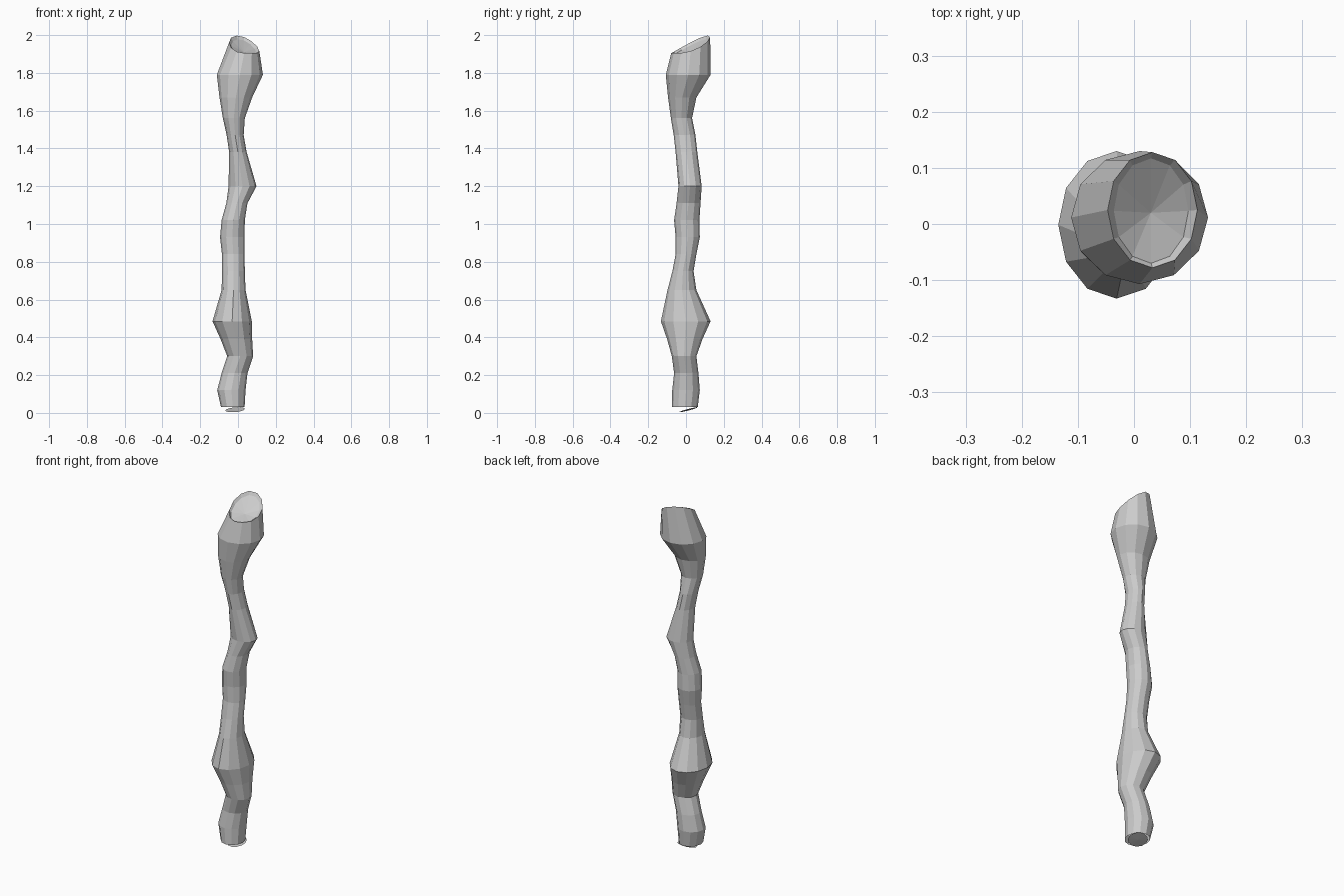
import bpy, bmesh, math

SIDES = 12

# z, x min, x max, y min, y max of each trunk ring
RINGS = [
    (0.03, -0.09, 0.035, -0.075, 0.062), (0.12, -0.11, 0.04, -0.073, 0.073),
    (0.21, -0.087, 0.05, -0.063, 0.066), (0.30, -0.057, 0.08, -0.075, 0.055),
    (0.39, -0.092, 0.075, -0.10, 0.087), (0.485, -0.135, 0.073, -0.133, 0.13),
    (0.65, -0.087, 0.04, -0.098, 0.055), (0.75, -0.084, 0.036, -0.072, 0.04),
    (0.84, -0.085, 0.035, -0.055, 0.055), (0.93, -0.095, 0.035, -0.055, 0.073),
    (1.02, -0.087, 0.036, -0.063, 0.071), (1.11, -0.062, 0.05, -0.05, 0.077),
    (1.20, -0.05, 0.098, -0.04, 0.083), (1.38, -0.047, 0.046, -0.055, 0.06),
    (1.47, -0.06, 0.03, -0.065, 0.05), (1.56, -0.08, 0.036, -0.08, 0.032),
    (1.67, -0.098, 0.075, -0.095, 0.055), (1.79, -0.112, 0.132, -0.107, 0.13),
]


def ring(bm, x0, x1, y0, y1, height):
    """Oval loop of vertices; height is a function of x and y."""
    verts = []
    for i in range(SIDES):
        a = 2 * math.pi * i / SIDES
        x = (x0 + x1) / 2 + (x1 - x0) / 2 * math.cos(a)
        y = (y0 + y1) / 2 + (y1 - y0) / 2 * math.sin(a)
        verts.append(bm.verts.new((x, y, height(x, y))))
    return verts


def bridge(bm, a, b):
    for i in range(SIDES):
        j = (i + 1) % SIDES
        bm.faces.new((a[i], a[j], b[j], b[i]))


def fan(bm, loop, co):
    c = bm.verts.new(co)
    for i in range(SIDES):
        bm.faces.new((loop[i], loop[(i + 1) % SIDES], c))


def finish(bm, name):
    mesh = bpy.data.meshes.new(name)
    bm.to_mesh(mesh)
    bm.free()
    bpy.context.collection.objects.link(bpy.data.objects.new(name, mesh))


def rim_height(x, y):
    """Broken rim: low at the front right, peaked at the back left."""
    t = (-0.55 * (x - 0.035) + 0.83 * (y - 0.025)) / 0.106
    return 1.905 + 0.095 * min(1, max(0, (t + 0.75) / 1.7)) ** 1.4


# Knotted trunk with a slanted hollow top
bm = bmesh.new()
loops = [ring(bm, *r[1:], lambda x, y, z=r[0]: z) for r in RINGS]
loops.append(ring(bm, -0.047, 0.113, -0.078, 0.128, rim_height))
loops.append(ring(bm, -0.036, 0.097, -0.07, 0.117,
                  lambda x, y: rim_height(x, y) - 0.012))
for lower, upper in zip(loops, loops[1:]):
    bridge(bm, lower, upper)
fan(bm, loops[-1], (0.03, 0.02, 1.91))
finish(bm, "trunk")

# Tilted cut face hanging below the base
bm = bmesh.new()
disc = ring(bm, -0.068, 0.037, -0.037, 0.062,
            lambda x, y: max(0, 0.004 + 0.26 * (y + 0.037) + 0.08 * (x + 0.015)))
fan(bm, disc[::-1], (-0.016, 0.012, 0.015))
finish(bm, "base_cut")
